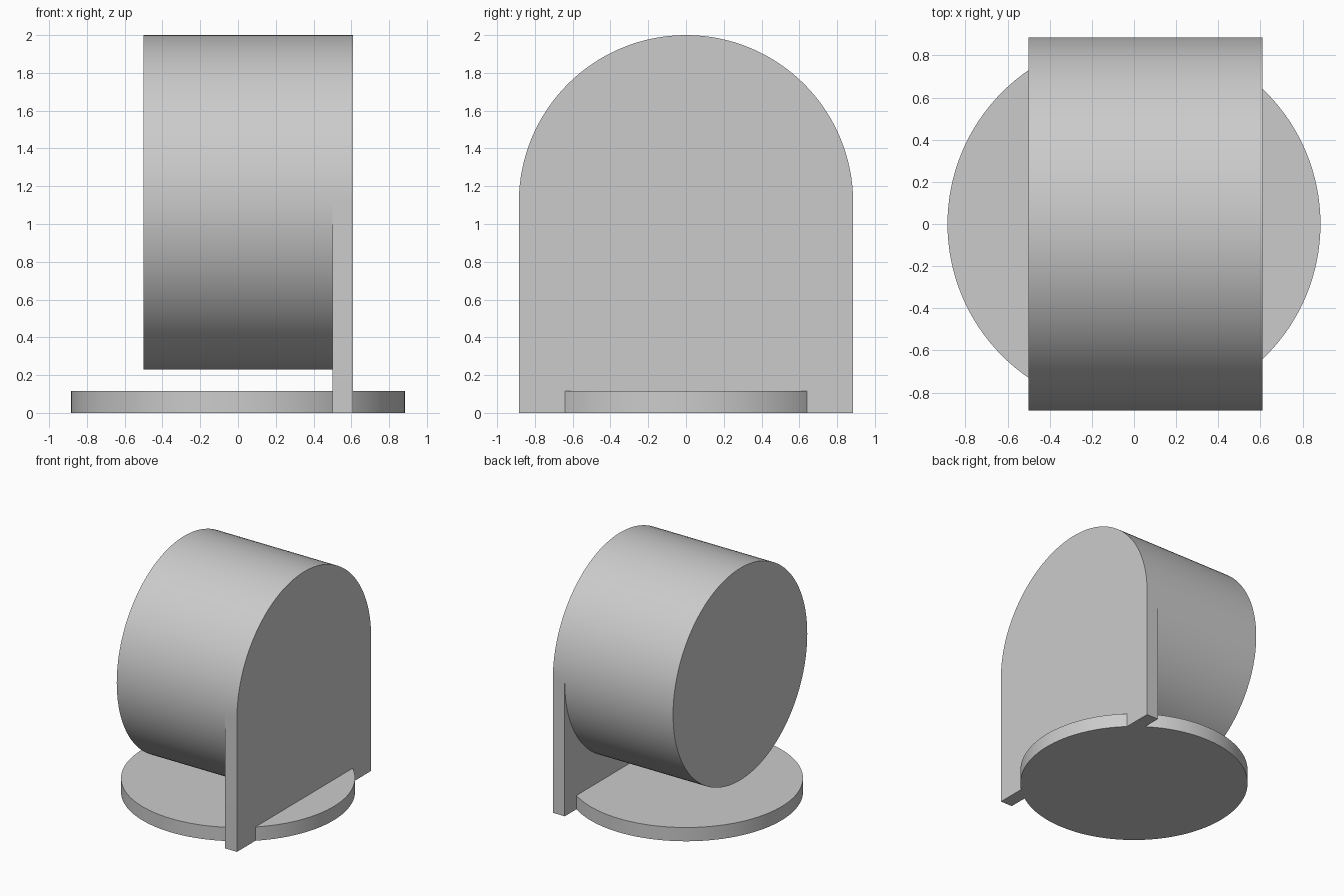
import bpy
import bmesh
from math import cos, sin, pi, radians
from mathutils import Vector

if "Cube" in bpy.data.objects:
    bpy.data.objects.remove(bpy.data.objects["Cube"], do_unlink=True)

RADIUS = 0.885       # drum, arch and base share one radius
THICK = 0.115        # base disc thickness
AXIS_Z = 2 - RADIUS  # height of the drum axis
SEGMENTS = 128

grey = bpy.data.materials.new("light grey")
grey.use_nodes = True
colour = (0.6, 0.6, 0.6, 1)
grey.diffuse_color = colour
grey.node_tree.nodes["Principled BSDF"].inputs["Base Color"].default_value = colour


def arc(start, end, steps, centre_z=0):
    """Points on a circle in the local profile plane."""
    angles = [start + (end - start) * i / steps for i in range(steps + 1)]
    return [(RADIUS * cos(a), centre_z + RADIUS * sin(a)) for a in angles]


def extrude_profile(name, points, offset):
    """Extrude a closed outline of 3D points into a solid."""
    bm = bmesh.new()
    face = bm.faces.new([bm.verts.new(p) for p in points])
    result = bmesh.ops.extrude_face_region(bm, geom=[face], use_keep_orig=True)
    moved = [g for g in result["geom"] if isinstance(g, bmesh.types.BMVert)]
    bmesh.ops.translate(bm, verts=moved, vec=Vector(offset))
    bmesh.ops.recalc_face_normals(bm, faces=bm.faces)
    mesh = bpy.data.meshes.new(name)
    bm.to_mesh(mesh)
    bm.free()
    mesh.materials.append(grey)
    obj = bpy.data.objects.new(name, mesh)
    bpy.context.collection.objects.link(obj)
    bpy.ops.object.select_all(action="DESELECT")
    obj.select_set(True)
    bpy.context.view_layer.objects.active = obj
    bpy.ops.object.shade_smooth_by_angle(angle=radians(30))
    return obj


# Round base disc
circle = arc(0, 2 * pi, SEGMENTS)[:-1]
extrude_profile("base_disc", [(x, y, 0) for x, y in circle], (0, 0, THICK))

# Horizontal drum
drum = arc(0, 2 * pi, SEGMENTS, AXIS_Z)[:-1]
extrude_profile("drum", [(-0.5, y, z) for y, z in drum], (1, 0, 0))

# Upright support plate with a round top, flush with the drum
arch = [(-RADIUS, 0), (RADIUS, 0)] + arc(0, pi, SEGMENTS // 2, AXIS_Z)
extrude_profile("support_plate", [(0.5, y, z) for y, z in arch], (0.11, 0, 0))
